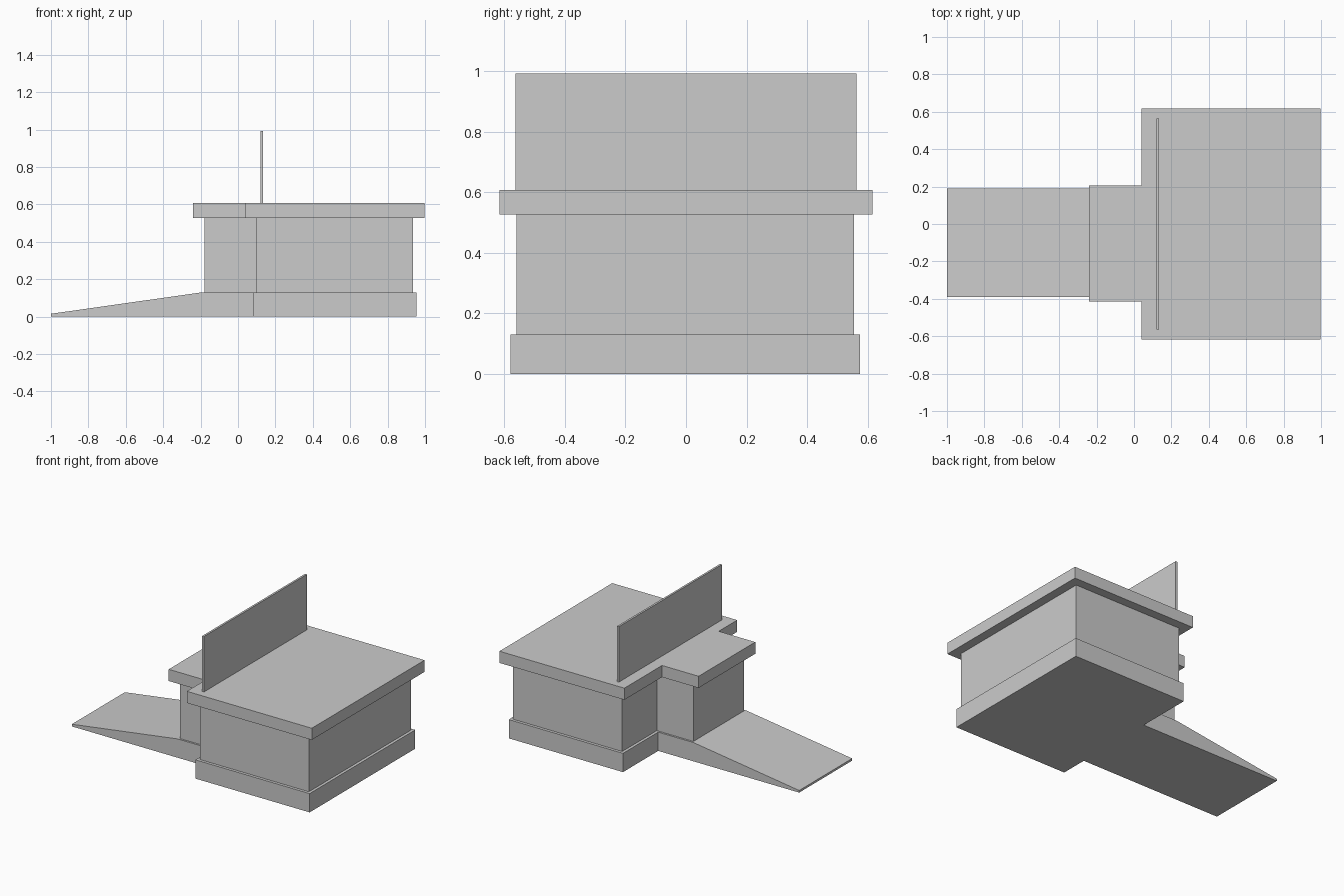
import bpy, bmesh

if "Cube" in bpy.data.objects:
    bpy.data.objects.remove(bpy.data.objects["Cube"])


def extrude_outline(name, outline, z0, z1):
    """Closed prism from an XY outline; returns the object."""
    bm = bmesh.new()
    face = bm.faces.new([bm.verts.new((x, y, z0)) for x, y in outline])
    top = bmesh.ops.extrude_face_region(bm, geom=[face], use_keep_orig=True)
    for v in top["geom"]:
        if isinstance(v, bmesh.types.BMVert):
            v.co.z = z1
    bmesh.ops.recalc_face_normals(bm, faces=bm.faces)
    mesh = bpy.data.meshes.new(name)
    bm.to_mesh(mesh)
    bm.free()
    obj = bpy.data.objects.new(name, mesh)
    bpy.context.collection.objects.link(obj)
    return obj


def tee(main, porch):
    """T-shaped plan: main = (x0, x1, y0, y1), porch = (x0, y0, y1)."""
    x0, x1, y0, y1 = main
    px, p0, p1 = porch
    return [(x0, y0), (x1, y0), (x1, y1), (x0, y1),
            (x0, p1), (px, p1), (px, p0), (x0, p0)]


# Base slab whose narrow end slopes down into the entrance ramp
base = extrude_outline("base_with_ramp",
                       tee((0.08, 0.955, -0.58, 0.575), (-1.0, -0.39, 0.19)),
                       0.0, 0.13)
bm = bmesh.new()
bm.from_mesh(base.data)
bmesh.ops.bisect_plane(bm, geom=bm.verts[:] + bm.edges[:] + bm.faces[:],
                       plane_co=(-0.19, 0, 0), plane_no=(1, 0, 0))
for v in bm.verts:
    if v.co.x < -0.99 and v.co.z > 0.1:
        v.co.z = 0.015
bmesh.ops.recalc_face_normals(bm, faces=bm.faces)
bm.to_mesh(base.data)
bm.free()

# Walls with entrance porch
extrude_outline("walls", tee((0.10, 0.935, -0.56, 0.555), (-0.18, -0.377, 0.177)),
                0.13, 0.53)

# Overhanging flat roof
extrude_outline("roof", tee((0.04, 0.997, -0.617, 0.617), (-0.24, -0.415, 0.205)),
                0.527, 0.608)

# Thin upright sign panel on the roof
extrude_outline("roof_panel", [(0.12, -0.563), (0.134, -0.563),
                               (0.134, 0.563), (0.12, 0.563)], 0.608, 0.992)
